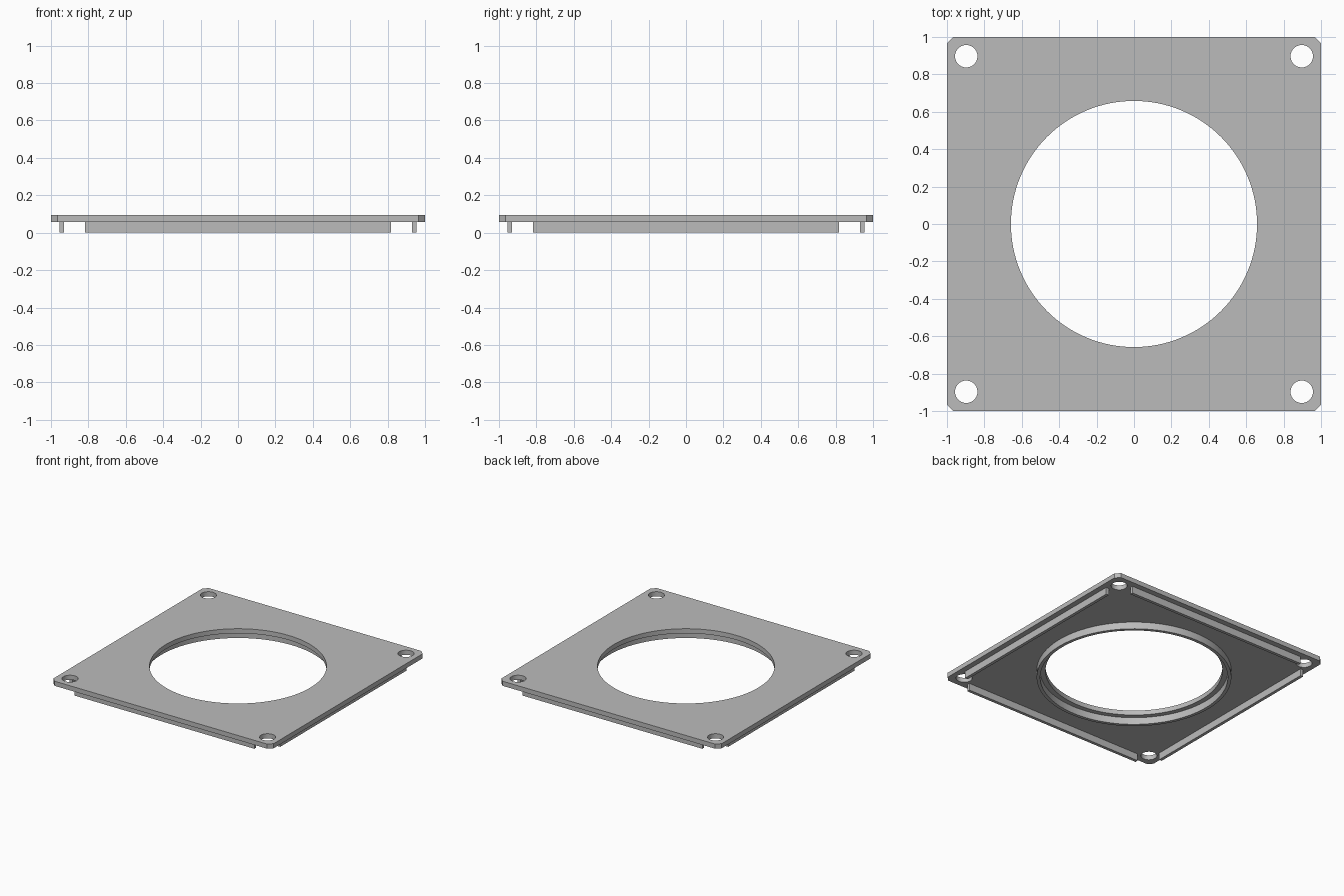
import bpy, bmesh, math
from mathutils import Matrix

if "Cube" in bpy.data.objects:
    bpy.data.objects.remove(bpy.data.objects["Cube"], do_unlink=True)

PLATE_BOTTOM, PLATE_TOP = 0.057, 0.095

grey = bpy.data.materials.new("light_grey")
grey.use_nodes = True
grey.diffuse_color = (0.5, 0.5, 0.5, 1)
grey.node_tree.nodes["Principled BSDF"].inputs["Base Color"].default_value = (0.5, 0.5, 0.5, 1)


def circle(x, y, radius, count):
    steps = [2 * math.pi * i / count for i in range(count)]
    return [(x + radius * math.cos(a), y + radius * math.sin(a)) for a in steps]


def add_object(name, mesh):
    mesh.materials.clear()
    mesh.materials.append(grey)
    obj = bpy.data.objects.new(name, mesh)
    bpy.context.collection.objects.link(obj)
    return obj


def extruded(name, outlines, bottom, top):
    """Fill nested outlines, inner ones becoming holes, and extrude them."""
    curve = bpy.data.curves.new(name + "_profile", "CURVE")
    curve.dimensions = "2D"
    curve.fill_mode = "BOTH"
    curve.extrude = (top - bottom) / 2
    for outline in outlines:
        spline = curve.splines.new("POLY")
        spline.points.add(len(outline) - 1)
        for point, (x, y) in zip(spline.points, outline):
            point.co = (x, y, 0, 1)
        spline.use_cyclic_u = True
    helper = bpy.data.objects.new(name + "_helper", curve)
    bpy.context.collection.objects.link(helper)
    graph = bpy.context.evaluated_depsgraph_get()
    mesh = bpy.data.meshes.new_from_object(helper.evaluated_get(graph))
    bpy.data.objects.remove(helper, do_unlink=True)

    bm = bmesh.new()
    bm.from_mesh(mesh)
    bmesh.ops.remove_doubles(bm, verts=bm.verts, dist=0.0001)
    bmesh.ops.recalc_face_normals(bm, faces=bm.faces)
    bmesh.ops.translate(bm, verts=bm.verts, vec=(0, 0, (top + bottom) / 2))
    bm.to_mesh(mesh)
    bm.free()
    obj = add_object(name, mesh)
    bpy.ops.object.select_all(action="DESELECT")
    obj.select_set(True)
    bpy.context.view_layer.objects.active = obj
    bpy.ops.object.shade_smooth_by_angle(angle=math.radians(30))
    return obj


# Square plate with clipped corners, a central bore and four screw holes
c = 0.965
corners = [(c, -1), (1, -c), (1, c), (c, 1), (-c, 1), (-1, c), (-1, -c), (-c, -1)]
holes = [circle(x, y, 0.06, 40) for x in (-0.897, 0.897) for y in (-0.897, 0.897)]
extruded("plate", [corners, circle(0, 0, 0.658, 128)] + holes, PLATE_BOTTOM, PLATE_TOP)

# Collar under the bore, set back slightly from its edge
extruded("collar", [circle(0, 0, 0.724, 128), circle(0, 0, 0.698, 128)], 0, PLATE_BOTTOM)

# Locating ribs under each edge
for i, side in enumerate(("front", "left", "back", "right")):
    bm = bmesh.new()
    bmesh.ops.create_cube(bm, size=1)
    bmesh.ops.scale(bm, verts=bm.verts, vec=(1.634, 0.025, PLATE_BOTTOM))
    bmesh.ops.translate(bm, verts=bm.verts, vec=(0, -0.943, PLATE_BOTTOM / 2))
    bmesh.ops.rotate(bm, verts=bm.verts, matrix=Matrix.Rotation(i * math.pi / 2, 3, "Z"))
    mesh = bpy.data.meshes.new(side + "_rib")
    bm.to_mesh(mesh)
    bm.free()
    add_object(side + "_rib", mesh)
